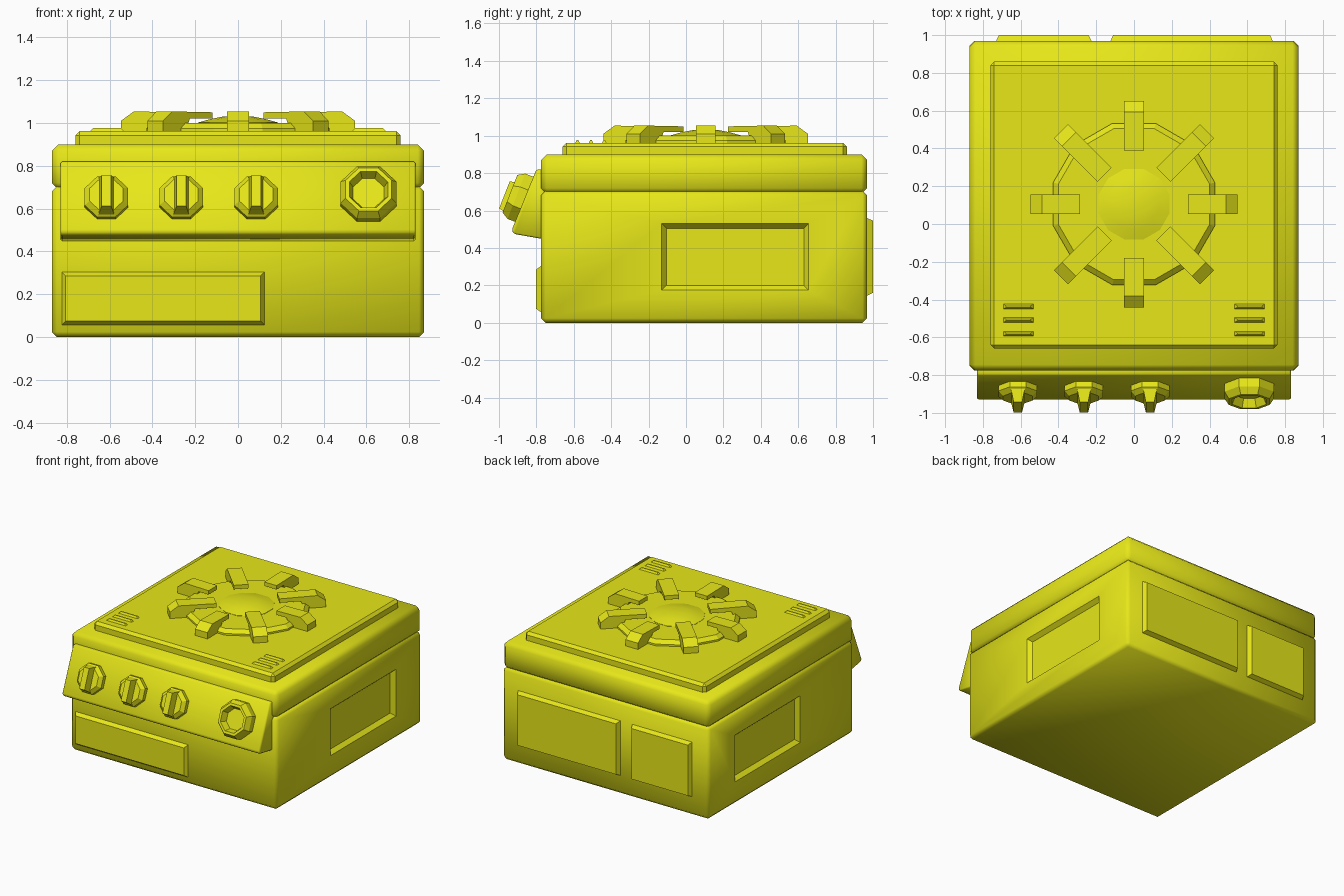
import bpy, bmesh
from math import pi, cos, sin, radians
from mathutils import Matrix, Vector

if "Cube" in bpy.data.objects:
    bpy.data.objects.remove(bpy.data.objects["Cube"])

yellow = bpy.data.materials.new("yellow_paint")
yellow.diffuse_color = (0.8, 0.8, 0.01, 1)
yellow.use_nodes = True
yellow.node_tree.nodes["Principled BSDF"].inputs["Base Color"].default_value = yellow.diffuse_color


def finish(bm, name, matrix=None, smooth=None):
    if matrix:
        bm.transform(matrix)
    bmesh.ops.recalc_face_normals(bm, faces=bm.faces)
    mesh = bpy.data.meshes.new(name)
    bm.to_mesh(mesh)
    bm.free()
    if smooth:
        for p in mesh.polygons:
            p.use_smooth = True
        mesh.set_sharp_from_angle(angle=radians(smooth))
    mesh.materials.append(yellow)
    ob = bpy.data.objects.new(name, mesh)
    bpy.context.collection.objects.link(ob)
    return ob


def loft(bm, rings):
    """Join equal rings of points with quads and cap both ends."""
    vs = [[bm.verts.new(p) for p in ring] for ring in rings]
    n = len(vs[0])
    for a, b in zip(vs, vs[1:]):
        for i in range(n):
            j = (i + 1) % n
            bm.faces.new((a[i], a[j], b[j], b[i]))
    bm.faces.new(vs[0])
    bm.faces.new(vs[-1])


def bevel(bm, width):
    bmesh.ops.bevel(bm, geom=bm.edges[:], offset=width, segments=1,
                    affect='EDGES', profile=0.5)


def box(name, lo, hi, width, smooth=None):
    bm = bmesh.new()
    bmesh.ops.create_cube(bm, size=1)
    lo, hi = Vector(lo), Vector(hi)
    bm.transform(Matrix.Translation((lo + hi) / 2) @ Matrix.Diagonal((*(hi - lo), 1)))
    bevel(bm, width)
    return finish(bm, name, None, smooth)


def turned(name, profile, sides, matrix, smooth=None):
    """Lathe (flat-to-flat radius, height) points around local z."""
    bm = bmesh.new()
    loft(bm, [[(r / cos(pi / sides) * cos((i + .5) * 2 * pi / sides),
                r / cos(pi / sides) * sin((i + .5) * 2 * pi / sides), h)
               for i in range(sides)] for r, h in profile])
    return finish(bm, name, matrix, smooth)


def slab(name, u0, u1, v0, v1, w0, w1, du, dv, matrix):
    """Rectangular frustum: base at w0, top at w1 inset by du and dv."""
    bm = bmesh.new()
    rect = lambda a, b, w: [(u0 + a, v0 + b, w), (u1 - a, v0 + b, w),
                            (u1 - a, v1 - b, w), (u0 + a, v1 - b, w)]
    loft(bm, [rect(0, 0, w0), rect(du, dv, w1)])
    return finish(bm, name, matrix)


def extrusion(name, points, half_width, matrix, bev=0, smooth=None):
    """Extrude a (y, z) side profile along x."""
    bm = bmesh.new()
    loft(bm, [[(x, y, z) for y, z in points] for x in (-half_width, half_width)])
    if bev:
        bmesh.ops.recalc_face_normals(bm, faces=bm.faces)
        bevel(bm, bev)
    return finish(bm, name, matrix, smooth)


def frame(u, v, w, origin):
    m = Matrix((u, v, w)).transposed().to_4x4()
    m.translation = origin
    return m


# Body, lid and top plate
body = box("body", (-.87, -.775, 0), (.87, .968, .705), .024, 50)
box("lid", (-.87, -.775, .69), (.87, .968, .90), .03, 50)
box("top_plate", (-.76, -.66, .86), (.76, .86, .962), .02)

# Side recesses
for s, side in ((1, "right"), (-1, "left")):
    cut = slab(side + "_recess_cutter", -.135, .66, .17, .535, -.005, .03, .03, .03,
               frame((0, 1, 0), (0, 0, 1), (-s, 0, 0), (s * .87, 0, 0)))
    cut.hide_render = True
    cut.hide_viewport = True
    cut.display_type = 'WIRE'
    mod = body.modifiers.new(side + "_recess", 'BOOLEAN')
    mod.operation = 'DIFFERENCE'
    mod.solver = 'EXACT'
    mod.object = cut

# Raised panels on the front and back
front = frame((1, 0, 0), (0, 0, 1), (0, -1, 0), (0, -.775, 0))
back = frame((-1, 0, 0), (0, 0, 1), (0, 1, 0), (0, .968, 0))
slab("front_panel", -.83, .13, .05, .31, -.01, .027, .025, .025, front)
slab("large_back_panel", -.74, .13, .14, .565, -.01, .032, .02, .02, back)
slab("small_back_panel", .22, .735, .14, .565, -.01, .032, .02, .02, back)

# Sloped control panel
extrusion("control_panel", [(-.75, .82), (-.80, .82), (-.932, .495), (-.92, .475), (-.75, .445)],
          .83, None, .008, 50)

# Control knobs, standing square to the sloped panel
normal = Vector((0, -.931, .364))
up = Vector((0, .364, .931))


def on_panel(x, z):
    return frame((1, 0, 0), up, normal, (x, -.80 - .132 * (.82 - z) / .325, z))


for i, x in enumerate((-.615, -.265, .085)):
    m = on_panel(x, .645)
    turned(f"knob_{i + 1}", [(.102, -.01), (.102, .03), (.078, .055)], 8, m)
    slab(f"knob_grip_{i + 1}", -.038, .038, -.095, .095, .03, .107, .016, .018, m)
turned("ring_knob", [(.13, -.01), (.13, .045), (.108, .082), (.09, .082), (.072, .035)],
       8, on_panel(.61, .66))

# Burner disc and dome
centre = Matrix.Translation((0, .105, 0))
turned("burner_disc", [(.428, .95), (.428, .975), (.40, 1.0)], 12, centre)
turned("burner_dome", [(.187, .99), (.187, 1.002), (.13, 1.018), (.07, 1.03)], 12, centre, 50)

# Pan supports: eight hooked arms, the diagonal ones reaching further in
for i in range(8):
    inner = .22 if i % 2 else .285
    profile = [(.547, .955), (.547, 1.01), (.487, 1.054), (inner, 1.05),
               (inner, 1.02), (.37, 1.02), (.40, .955)]
    extrusion(f"pan_support_{i + 1}", profile, .052,
              centre @ Matrix.Rotation(i * pi / 4, 4, 'Z'))

# Vent slats on both front corners of the top plate
for s, side in ((-1, "left"), (1, "right")):
    for i, y in enumerate((-.437, -.508, -.58)):
        slab(f"{side}_vent_slat_{i + 1}", -.09, .09, -.018, .018, -.01, .014, .025, .014,
             Matrix.Translation((s * .612, y, .962)))
